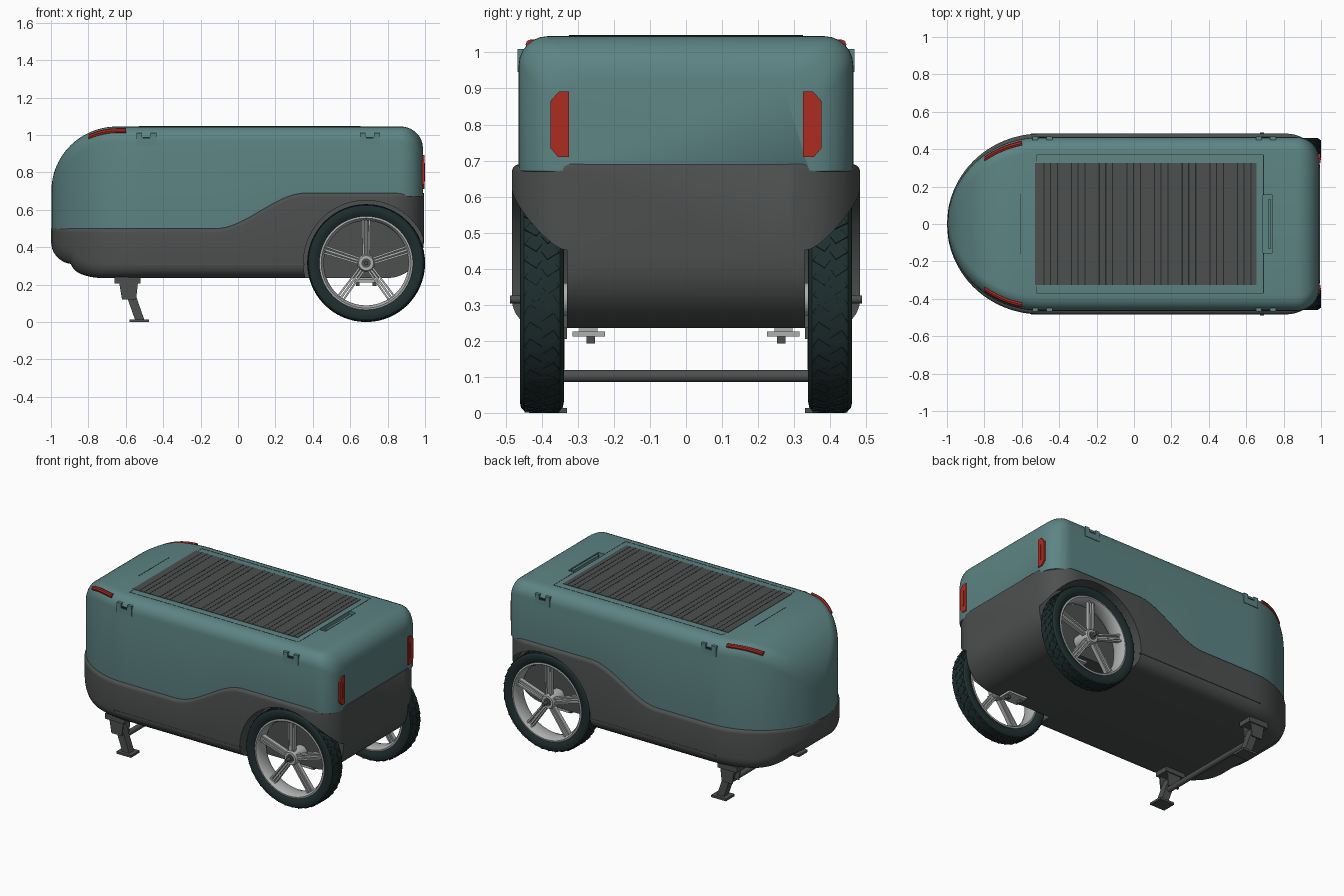
import bpy, bmesh
from math import sin, cos, pi, sqrt, radians
from mathutils import Matrix, Vector

if "Cube" in bpy.data.objects:
    bpy.data.objects.remove(bpy.data.objects["Cube"])


def material(name, r, g, b):
    m = bpy.data.materials.new(name)
    m.use_nodes = True
    m.diffuse_color = (r, g, b, 1)
    m.node_tree.nodes["Principled BSDF"].inputs["Base Color"].default_value = (r, g, b, 1)
    return m


TEAL = material("teal shell", 0.11, 0.23, 0.23)
GREY = material("dark grey plastic", 0.075, 0.08, 0.08)
BLACK = material("near black seam", 0.018, 0.022, 0.022)
RUBBER = material("tyre rubber", 0.013, 0.027, 0.027)
METAL = material("light metal", 0.42, 0.43, 0.43)
RED = material("red lens", 0.42, 0.025, 0.015)


def smooth(ob, angle=30):
    bpy.ops.object.select_all(action='DESELECT')
    ob.select_set(True)
    bpy.context.view_layer.objects.active = ob
    bpy.ops.object.shade_smooth_by_angle(angle=radians(angle))


def finish(name, bm, mat):
    bmesh.ops.remove_doubles(bm, verts=bm.verts, dist=1e-5)
    bmesh.ops.recalc_face_normals(bm, faces=bm.faces)
    me = bpy.data.meshes.new(name)
    bm.to_mesh(me)
    bm.free()
    me.materials.append(mat)
    ob = bpy.data.objects.new(name, me)
    bpy.context.collection.objects.link(ob)
    smooth(ob)
    return ob


def add_box(bm, lo, hi, frame=Matrix()):
    lo, hi = Vector(lo), Vector(hi)
    size = Matrix.Diagonal((*(hi - lo), 1))
    bmesh.ops.create_cube(bm, size=1, matrix=frame @ Matrix.Translation((lo + hi) / 2) @ size)


def boxes(name, spans, mat):
    bm = bmesh.new()
    for lo, hi in spans:
        add_box(bm, lo, hi)
    return finish(name, bm, mat)


def add_prism(bm, points, offset):
    a = [bm.verts.new(p) for p in points]
    b = [bm.verts.new(Vector(p) + Vector(offset)) for p in points]
    bridge(bm, a, b)
    bm.faces.new(a)
    bm.faces.new(b)


def bridge(bm, a, b):
    for i in range(len(a)):
        j = (i + 1) % len(a)
        bm.faces.new((a[i], a[j], b[j], b[i]))


def lathe(name, profile, centre, mat, steps=64):
    # closed (radius, y) profile turned about the y axis
    bm = bmesh.new()
    rings = []
    for k in range(steps):
        a = 2 * pi * k / steps
        rings.append([bm.verts.new(Vector(centre) + Vector((r * cos(a), y, r * sin(a)))) for r, y in profile])
    for k in range(steps):
        bridge(bm, rings[k - 1], rings[k])
    return finish(name, bm, mat)


def cut(ob, cutter):
    mod = ob.modifiers.new("cut", 'BOOLEAN')
    mod.operation, mod.solver, mod.object = 'DIFFERENCE', 'EXACT', cutter
    bpy.context.view_layer.objects.active = ob
    bpy.ops.object.modifier_apply(modifier=mod.name)
    bpy.data.objects.remove(cutter)
    smooth(ob)


def arc(t):
    return sqrt(max(0, 1 - min(1, max(0, t)) ** 2))


# Body outline rules along the length
def half_width(x, full, front, rear, corner):
    y = full * arc((front + 0.5 - x) / 0.5)
    return y - corner * (1 - arc((x - rear + corner) / corner))


def roof(x):
    return 1.045 - 0.345 * (1 - arc((-0.648 - x) / 0.35)) - 0.12 * (1 - arc((x - 0.87) / 0.12))


def seam(x):
    t = min(1, max(0, (x + 0.12) / 0.48))
    return 0.5 + 0.19 * t * t * (3 - 2 * t)


def floor(x):
    nose = 0.075 * (1 - arc((-0.72 - x) / 0.17))
    tip = 0.12 * (1 - arc((-0.88 - x) / 0.12))
    return 0.235 + nose + tip + 0.2 * (1 - arc((x - 0.795) / 0.2))


def loft(name, x0, x1, width, bottom, top, r_bottom, r_top, mat):
    # rounded rectangles joined along x, packed closer at both ends
    bm = bmesh.new()
    rings = []
    count, n = 96, 7
    for k in range(count + 1):
        t = k / count
        x = x0 + (x1 - x0) * (t * 0.25 + 0.75 * (1 - cos(pi * t)) / 2) if 0 < k < count else (x0, x1)[k > 0]
        w, lo, hi = width(x), bottom(x), top(x)
        ring = []
        for q, (sy, up) in enumerate(((1, 1), (-1, 1), (-1, 0), (1, 0))):
            r = min(r_top if up else r_bottom, w, (hi - lo) / 2)
            cy, cz = sy * (w - r), (hi - r if up else lo + r)
            for i in range(n):
                a = (q + i / (n - 1)) * pi / 2
                ring.append(bm.verts.new((x, cy + r * cos(a), cz + r * sin(a))))
        rings.append(ring)
    for a, b in zip(rings, rings[1:]):
        bridge(bm, a, b)
    bm.faces.new(rings[-1])
    bm.faces.new(rings[0])
    bmesh.ops.dissolve_degenerate(bm, dist=1e-5, edges=bm.edges)
    return finish(name, bm, mat)


def shell_width(x):
    return half_width(x, 0.464, -0.997, 0.99, 0.12)


shell = loft("upper_shell", -0.997, 0.99, shell_width, lambda x: seam(x) - 0.02, roof, 0.005, 0.08, TEAL)
tub = loft("lower_tub", -1.0, 0.995, lambda x: half_width(x, 0.483, -1.0, 0.995, 0.18),
           floor, seam, 0.08, 0.022, GREY)

# Wheel wells
WX, WZ, WY = 0.685, 0.315, 0.4
for s in (-1, 1):
    bm = bmesh.new()
    frame = Matrix.Translation((WX, s * 0.465, WZ)) @ Matrix.Rotation(pi / 2, 4, 'X')
    bmesh.ops.create_cone(bm, cap_ends=True, segments=72, radius1=0.335, radius2=0.335, depth=0.27, matrix=frame)
    cut(tub, finish("well_cutter", bm, GREY))

# Roof: grab pocket, ribbed panel, hatch seams
cut(shell, boxes("pocket_cutter", [((0.69, -0.155, 1.01), (0.738, 0.155, 1.1))], TEAL))
boxes("grab_handle", [((0.716, -0.13, 1.005), (0.732, 0.13, 1.042))], TEAL)
boxes("roof_panel", [((-0.53, -0.325, 1.03), (0.655, 0.325, 1.0475))], GREY)
grooves = []
for k in range(8):
    for step in (0, 0.035, 0.072):
        x = -0.485 + k * 0.148 + step
        if x < 0.64:
            grooves.append(((x, -0.325, 1.04), (x + 0.006, 0.325, 1.0482)))
boxes("panel_grooves", grooves, BLACK)
seams = [((-0.608, -0.16, 1.04), (-0.603, 0.16, 1.0458))]
for s in (-1, 1):
    seams.append(((-0.52, s * 0.37 - 0.002, 1.04), (0.692, s * 0.37 + 0.002, 1.0458)))
    for x in (-0.52, 0.692):
        y0, y1 = sorted((s * (0.335 if x < 0 else 0.155), s * 0.37))
        seams.append(((x - 0.002, y0, 1.04), (x + 0.002, y1, 1.0458)))
boxes("hatch_seams", seams, BLACK)

for s, side in ((-1, "right"), (1, "left")):
    # Side latches
    for x, where in ((-0.49, "front"), (0.705, "rear")):
        bm = bmesh.new()
        for x0, x1, z0, z1 in ((-0.053, 0.053, 0.945, 0.98), (-0.053, -0.022, 0.98, 1.01), (0.022, 0.053, 0.98, 1.01)):
            add_box(bm, (x + x0, s * 0.455 - 0.013, z0), (x + x1, s * 0.455 + 0.013, z1))
        finish(f"{side}_{where}_latch", bm, TEAL)
        boxes(f"{side}_{where}_latch_gap", [((x - 0.02, s * 0.4595 - 0.005, 0.975), (x + 0.02, s * 0.4595 + 0.005, 0.99))], BLACK)

    # Tail lights with chamfered outer corners
    outline = ((0.325, 0.71), (0.355, 0.71), (0.376, 0.735), (0.376, 0.865), (0.352, 0.892), (0.325, 0.892))
    bm = bmesh.new()
    add_prism(bm, [(0.96, s * y, z) for y, z in outline], (0.036, 0, 0))
    add_box(bm, (0.98, s * 0.347 - 0.004, 0.75), (0.999, s * 0.347 + 0.004, 0.85))
    finish(f"{side}_tail_light", bm, RED)

    # Marker light following the rounded nose edge
    bm = bmesh.new()
    rings = []
    for k in range(13):
        x = -0.8 + k * 0.2 / 12
        c = Vector((x, s * (shell_width(x) - 0.023), roof(x) - 0.023))
        rings.append([bm.verts.new(c + 0.014 * Vector((0, cos(i * pi / 4), sin(i * pi / 4)))) for i in range(8)])
    for a, b in zip(rings, rings[1:]):
        bridge(bm, a, b)
    bm.faces.new(rings[0])
    bm.faces.new(rings[-1])
    finish(f"{side}_marker_light", bm, RED)

    # Side ledge
    boxes(f"{side}_ledge", [((-0.55, s * 0.477 - 0.008, 0.304), (0.355, s * 0.477 + 0.008, 0.314))], GREY)

    # Tyre with slanted tread blocks
    hub = (WX, s * WY, WZ)
    half = [(0.248, 0.046), (0.268, 0.058), (0.285, 0.061), (0.3, 0.058), (0.309, 0.05), (0.312, 0.035)]
    lathe(f"{side}_tyre", half + [(r, -y) for r, y in reversed(half)], hub, RUBBER, 80)
    bm = bmesh.new()
    for k in range(40):
        for t in (-1, 1):
            frame = (Matrix.Translation(hub) @ Matrix.Rotation((k + t / 4) * pi / 20, 4, 'Y')
                     @ Matrix.Translation((0, t * 0.024, 0.311)) @ Matrix.Rotation(t * 0.6, 4, 'Z'))
            add_box(bm, (-0.014, -0.02, -0.004), (0.014, 0.02, 0.0035), frame)
    finish(f"{side}_tread", bm, RUBBER)

    # Rim, split spokes and hub
    half = [(0.25, 0.05), (0.24, 0.052), (0.234, 0.045), (0.226, 0.02)]
    lathe(f"{side}_rim", half + [(r, -y) for r, y in reversed(half)], hub, METAL, 80)
    bm = bmesh.new()
    for k in range(5):
        frame = Matrix.Translation(hub) @ Matrix.Rotation(k * 2 * pi / 5, 4, 'Y') @ Matrix.Translation((0, s * 0.022, 0))
        add_box(bm, (-0.006, -0.012, 0.03), (0.006, 0.006, 0.235), frame)
        for t in (-1, 1):
            add_box(bm, (-0.005, -0.012, 0.035), (0.005, 0.014, 0.235),
                    frame @ Matrix.Translation((t * 0.013, 0, 0)) @ Matrix.Rotation(t * 0.02, 4, 'Y'))
    finish(f"{side}_spokes", bm, METAL)
    lathe(f"{side}_hub", [(0.001, -0.08 * s), (0.045, -0.08 * s), (0.048, 0.03 * s), (0.04, 0.045 * s),
                          (0.001, 0.045 * s)], hub, METAL, 32)
    lathe(f"{side}_axle_cap", [(0.001, 0.04 * s), (0.025, 0.04 * s), (0.025, 0.05 * s), (0.011, 0.05 * s),
                               (0.011, 0.088 * s), (0.001, 0.088 * s)], hub, GREY, 24)

    # Axle bracket and bolts under the floor
    boxes(f"{side}_axle_bracket", [((0.62, s * 0.27 - 0.045, 0.212), (0.75, s * 0.27 + 0.045, 0.226)),
                                   ((0.65, s * 0.27 - 0.025, 0.22), (0.72, s * 0.27 + 0.025, 0.24))], METAL)
    boxes(f"{side}_bracket_bolts", [((x - 0.01, s * 0.264 - 0.012, 0.192), (x + 0.01, s * 0.264 + 0.012, 0.215))
                                    for x in (0.64, 0.73)], GREY)

    # Folding support leg
    y = s * 0.375
    bm = bmesh.new()
    add_box(bm, (-0.66, y - 0.045, 0.205), (-0.52, y + 0.045, 0.24))
    for t in (-1, 1):
        add_prism(bm, [(px, y + t * 0.034 - 0.004, pz) for px, pz in
                       ((-0.635, 0.21), (-0.535, 0.21), (-0.545, 0.12), (-0.62, 0.12))], (0, 0.008, 0))
    add_prism(bm, [(px, y - 0.025, pz) for px, pz in
                   ((-0.61, 0.18), (-0.56, 0.18), (-0.5, 0.01), (-0.55, 0.01))], (0, 0.05, 0))
    add_box(bm, (-0.58, y - 0.045, 0), (-0.475, y + 0.045, 0.014))
    finish(f"{side}_support_leg", bm, GREY)

# Cross bar between the legs
lathe("leg_cross_bar", [(0.001, -0.37), (0.017, -0.37), (0.017, 0.37), (0.001, 0.37)], (-0.56, 0, 0.102), GREY, 20)
